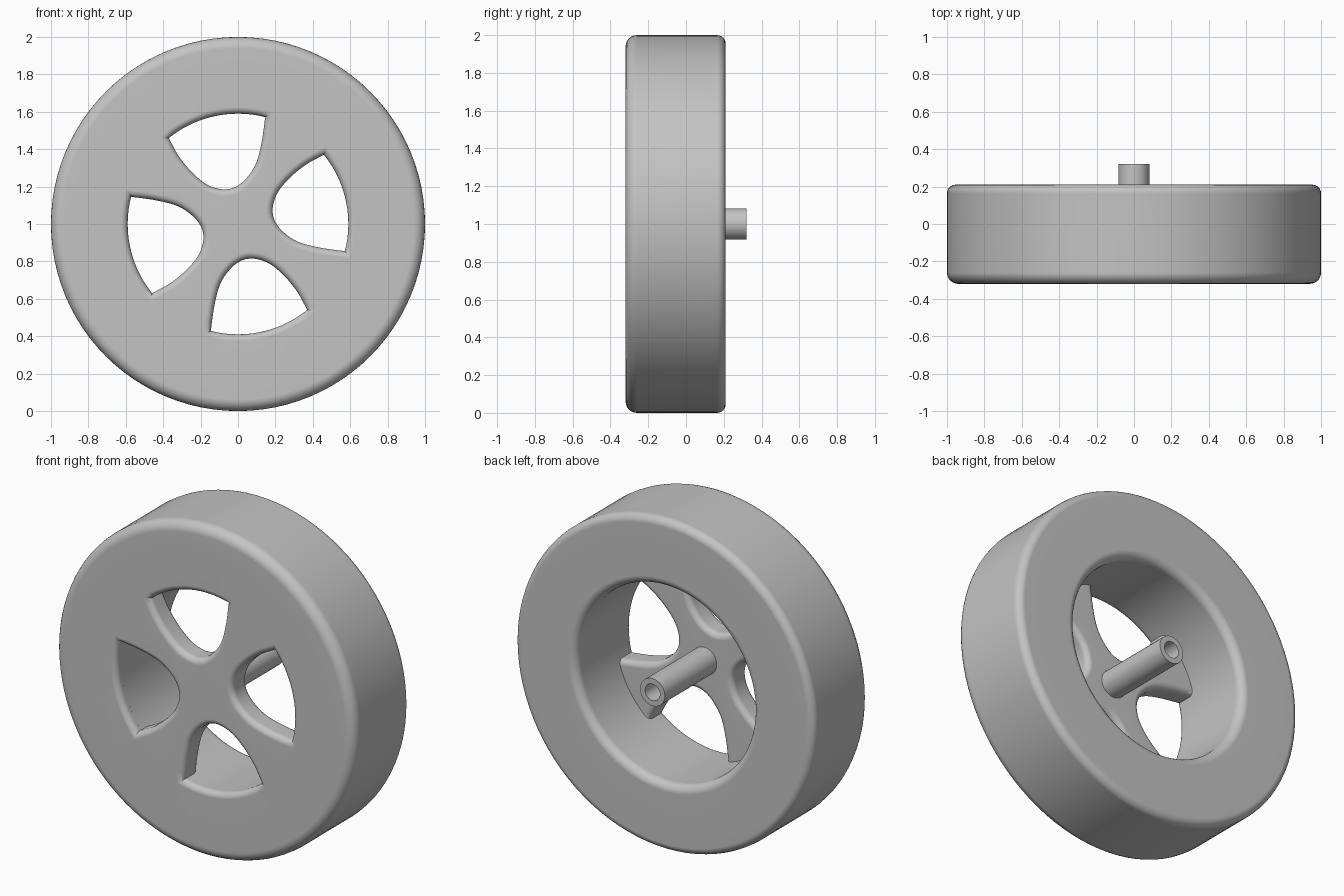
import bpy, bmesh
from math import sin, cos, pi, atan2, tau
from mathutils import Vector

if "Cube" in bpy.data.objects:
    bpy.data.objects.remove(bpy.data.objects["Cube"])

FRONT, BACK = -0.32, 0.21      # tyre and rim faces
PLATE_BACK = -0.175            # rear of the spokes
RIM, SEAT, FILLET = 0.59, 0.85, 0.035
CENTRE = 1.0                   # height of the axle

grey = bpy.data.materials.new("plain_grey")
grey.use_nodes = True
grey.diffuse_color = (0.55, 0.55, 0.55, 1)
grey.node_tree.nodes["Principled BSDF"].inputs["Base Color"].default_value = grey.diffuse_color


def finish(name, bm):
    bmesh.ops.recalc_face_normals(bm, faces=bm.faces)
    mesh = bpy.data.meshes.new(name)
    bm.to_mesh(mesh)
    bm.free()
    mesh.materials.append(grey)
    obj = bpy.data.objects.new(name, mesh)
    obj.location.z = CENTRE
    bpy.context.collection.objects.link(obj)
    bpy.ops.object.select_all(action="DESELECT")
    obj.select_set(True)
    bpy.context.view_layer.objects.active = obj
    bpy.ops.object.shade_smooth_by_angle(angle=pi / 5)
    weighted = obj.modifiers.new("weighted_normals", "WEIGHTED_NORMAL")
    weighted.keep_sharp = True
    return obj


def bridge(bm, a, b):
    for i in range(len(a)):
        j = (i + 1) % len(a)
        bm.faces.new((a[i], a[j], b[j], b[i]))


def corner(r, y, radius, start, steps=6):
    """Quarter-circle fillet points (r, y) around a centre, turning anticlockwise."""
    return [(r + radius * cos(start + pi / 2 * i / steps),
             y + radius * sin(start + pi / 2 * i / steps)) for i in range(steps + 1)]


def lathe(name, profile, segments):
    """Closed (radius, y) profile spun about the y axis."""
    bm = bmesh.new()
    rings = [[bm.verts.new((r * cos(tau * i / segments), y, r * sin(tau * i / segments)))
              for i in range(segments)] for r, y in profile]
    for k, ring in enumerate(rings):
        bridge(bm, ring, rings[(k + 1) % len(rings)])
    return finish(name, bm)


# Tyre with rounded shoulders
lathe("tyre", [(SEAT, FRONT)]
      + corner(0.94, FRONT + 0.06, 0.06, -pi / 2)
      + corner(0.955, BACK - 0.045, 0.045, 0)
      + [(SEAT, BACK)], 96)

# Rim barrel, rounded at the rear opening
lathe("rim_barrel", [(RIM, FRONT + 0.05), (SEAT, FRONT + 0.05), (SEAT, BACK)]
      + corner(RIM + 0.05, BACK - 0.05, 0.05, pi / 2), 96)

# Hollow axle
lathe("axle", [(0.05, PLATE_BACK - 0.02), (0.083, PLATE_BACK - 0.02),
               (0.083, 0.32), (0.05, 0.32)], 32)


# Window outline: smooth curve around the hub, closed by an arc along the rim
def window_outline():
    pts = [Vector(p) for p in ((0.465, 0.375), (0.36, 0.315), (0.27, 0.24),
                               (0.205, 0.155), (0.185, 0.06), (0.22, -0.02),
                               (0.31, -0.09), (0.43, -0.125), (0.57, -0.145))]
    pts[0], pts[-1] = pts[0].normalized() * RIM, pts[-1].normalized() * RIM
    ext = [2 * pts[0] - pts[1]] + pts + [2 * pts[-1] - pts[-2]]
    out = []
    for a, b, c, d in zip(ext, ext[1:], ext[2:], ext[3:]):
        for s in range(4):
            t = s / 4
            out.append(0.5 * (2 * b + (c - a) * t + (2 * a - 5 * b + 4 * c - d) * t ** 2
                              + (3 * b - a - 3 * c + d) * t ** 3))
    start, end = (atan2(p.y, p.x) for p in (pts[-1], pts[0]))
    arc = [start + (end - start) * i / 16 for i in range(16)]
    return out + [Vector((cos(a), sin(a))) * RIM for a in arc]


def grow(points, amount):
    """Offset an anticlockwise outline outward with mitred corners."""
    out = []
    for i, p in enumerate(points):
        e1 = (p - points[i - 1]).normalized()
        e2 = (points[(i + 1) % len(points)] - p).normalized()
        n1, n2 = Vector((e1.y, -e1.x)), Vector((e2.y, -e2.x))
        m = (n1 + n2).normalized()
        out.append(p + m * (amount / max(m.dot(n1), 0.4)))
    return out


# Spoke plate: flat front and back, four windows with filleted edges
bm = bmesh.new()
steps = 5
fillet = [(FILLET * (1 - sin(pi / 2 * i / steps)), FILLET * (1 - cos(pi / 2 * i / steps)))
          for i in range(steps + 1)]
levels = [(FRONT + g, d) for d, g in [(f[1], f[0]) for f in reversed(fillet)]]
levels += [(PLATE_BACK - g, d) for g, d in fillet]
levels = [(FRONT + g, d) for g, d in reversed(fillet)][::-1] and \
    [(FRONT + FILLET * (1 - cos(pi / 2 * i / steps)), FILLET * (1 - sin(pi / 2 * i / steps)))
     for i in range(steps + 1)] + \
    [(PLATE_BACK - FILLET * (1 - sin(pi / 2 * i / steps)), FILLET * (1 - cos(pi / 2 * i / steps)))
     for i in range(steps + 1)]

outline = window_outline()
front_loops, back_loops = [], []
for quarter in range(4):
    c, s = cos(quarter * pi / 2), sin(quarter * pi / 2)
    loops = [[bm.verts.new((p.x * c - p.y * s, y, p.x * s + p.y * c))
              for p in grow(outline, d)] for y, d in levels]
    for a, b in zip(loops, loops[1:]):
        bridge(bm, a, b)
    front_loops.append(loops[0])
    back_loops.append(loops[-1])

edge = [[bm.verts.new((SEAT * cos(tau * i / 96), y, SEAT * sin(tau * i / 96)))
         for i in range(96)] for y in (FRONT, PLATE_BACK)]
bridge(bm, *edge)
for loops, normal in ((front_loops + [edge[0]], (0, -1, 0)), (back_loops + [edge[1]], (0, 1, 0))):
    borders = [bm.edges.get((loop[i - 1], loop[i])) for loop in loops for i in range(len(loop))]
    bmesh.ops.triangle_fill(bm, use_beauty=True, use_dissolve=False, edges=borders, normal=normal)
finish("spoke_plate", bm)
